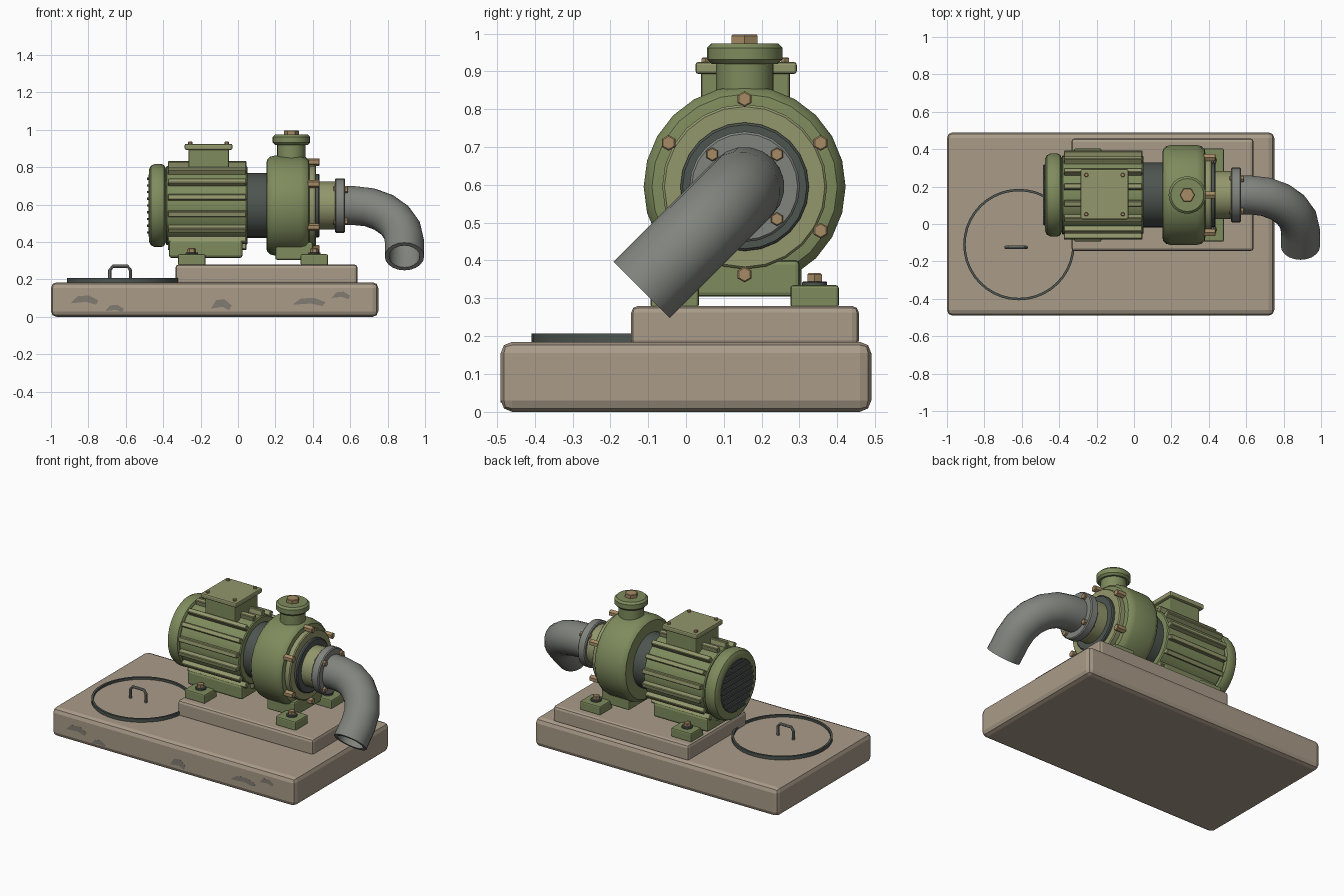
import bpy, bmesh
from math import pi, sin, cos, sqrt
from mathutils import Matrix, Vector

if "Cube" in bpy.data.objects:
    bpy.data.objects.remove(bpy.data.objects["Cube"])


def material(name, rgb):
    m = bpy.data.materials.new(name)
    m.diffuse_color = (*rgb, 1)
    m.use_nodes = True
    m.node_tree.nodes["Principled BSDF"].inputs["Base Color"].default_value = m.diffuse_color
    return m


GREEN = material("green_paint", (0.21, 0.26, 0.11))
LIGHT = material("light_green", (0.29, 0.31, 0.15))
TAN = material("concrete", (0.40, 0.33, 0.25))
CHIP = material("worn_concrete", (0.22, 0.20, 0.17))
DARK = material("dark_steel", (0.075, 0.09, 0.08))
PIPE = material("grey_steel", (0.22, 0.23, 0.21))
BRASS = material("brass", (0.38, 0.26, 0.13))
AY, AZ = 0.155, 0.595      # shaft axis
TO_X = Matrix.Rotation(pi / 2, 4, 'Y')


def finish(name, bm, mat, smooth=True):
    bmesh.ops.recalc_face_normals(bm, faces=bm.faces)
    me = bpy.data.meshes.new(name)
    bm.to_mesh(me)
    bm.free()
    ob = bpy.data.objects.new(name, me)
    bpy.context.collection.objects.link(ob)
    me.materials.append(mat)
    if smooth:
        bpy.ops.object.select_all(action='DESELECT')
        bpy.context.view_layer.objects.active = ob
        ob.select_set(True)
        bpy.ops.object.shade_smooth_by_angle(angle=0.55)
    return ob


def box(name, lo, hi, mat, bevel=0.0, segs=2, rot=None):
    bm = bmesh.new()
    lo, hi = Vector(lo), Vector(hi)
    bmesh.ops.create_cube(bm, size=1)
    bmesh.ops.scale(bm, vec=hi - lo, verts=bm.verts)
    bmesh.ops.translate(bm, vec=(lo + hi) / 2, verts=bm.verts)
    if bevel:
        bmesh.ops.bevel(bm, geom=bm.edges[:], offset=bevel, segments=segs,
                        profile=0.5, affect='EDGES')
    if rot:
        bmesh.ops.transform(bm, matrix=rot, verts=bm.verts)
    return finish(name, bm, mat, False)


def skin(name, rings, mat, closed=False):
    bm = bmesh.new()
    vs = [[bm.verts.new(p) for p in r] for r in rings]
    n = len(vs[0])
    for a, b in zip(vs, vs[1:] + (vs[:1] if closed else [])):
        for i in range(n):
            bm.faces.new((a[i], a[(i + 1) % n], b[(i + 1) % n], b[i]))
    if not closed:
        bm.faces.new(vs[0])
        bm.faces.new(vs[-1])
    return finish(name, bm, mat)


def lathe(name, prof, origin, mat, along_x=False, n=24, closed=False):
    """prof: (distance along axis, radius)"""
    mx = Matrix.Translation(origin) @ (TO_X if along_x else Matrix())
    rings = [[mx @ Vector((r * cos(2 * pi * i / n), r * sin(2 * pi * i / n), t))
              for i in range(n)] for t, r in prof]
    return skin(name, rings, mat, closed)


def drum(name, a, b, r, origin, mat, along_x=False, n=24, c=0.006):
    return lathe(name, [(a, r - c), (a + c, r), (b - c, r), (b, r - c)],
                 origin, mat, along_x, n)


def tube(name, path, r, mat, inner=None, n=20):
    outs, ins = [], []
    for i, p in enumerate(path):
        t = (path[min(i + 1, len(path) - 1)] - path[max(i - 1, 0)]).normalized()
        u = t.cross(Vector(SIDE)).normalized()
        v = Vector(SIDE)
        ring = lambda q: [p + q * (u * cos(2 * pi * k / n) + v * sin(2 * pi * k / n))
                          for k in range(n)]
        outs.append(ring(r))
        if inner:
            ins.append(ring(inner))
    return skin(name, outs + ins[::-1], mat, bool(inner))


# concrete slab, plinth and chipped patches
box("base_slab", (-1, -0.49, 0), (0.75, 0.49, 0.185), TAN, 0.03)
box("plinth", (-0.335, -0.145, 0.17), (0.64, 0.457, 0.28), TAN, 0.018)
for k, (x, z, w, h) in enumerate([(-0.82, 0.09, 0.075, 0.025), (-0.66, 0.045, 0.05, 0.02),
                                  (-0.09, 0.065, 0.055, 0.03), (0.38, 0.08, 0.09, 0.022),
                                  (0.55, 0.115, 0.05, 0.02)]):
    bm = bmesh.new()
    f = bm.faces.new([bm.verts.new((x + w * a, -0.4905, z + h * b)) for a, b in
                      [(-1, -0.7), (-0.5, 0.8), (0.3, 1), (1, -0.1), (0.8, -1), (0.1, -0.4)]])
    g = bmesh.ops.extrude_face_region(bm, geom=[f])["geom"]
    bmesh.ops.translate(bm, vec=(0, 0.004, 0),
                        verts=[e for e in g if isinstance(e, bmesh.types.BMVert)])
    finish(f"chip_{k}", bm, CHIP, False)

# hatch rings, lid and handle
H = (-0.615, -0.11, 0)
lathe("hatch_ring", [(0.18, 0.285), (0.207, 0.285), (0.207, 0.298), (0.18, 0.298)],
      H, DARK, n=40, closed=True)
lathe("hatch_lid", [(0.18, 0.286), (0.193, 0.286)], H, TAN, n=40)
SIDE = (0, 1, 0)
tube("hatch_handle", [Vector((-0.63 + x, -0.125, z)) for x, z in
     [(-0.055, 0.185), (-0.055, 0.25), (-0.04, 0.27), (0.04, 0.27), (0.055, 0.25),
      (0.055, 0.185)]], 0.009, PIPE, n=8)

# motor body, fins and end cover
AX = (0, AY, AZ)
drum("motor_body", -0.385, 0.05, 0.212, AX, GREEN, True)
shift = Matrix.Translation(AX)
for k in range(16):
    rot = shift @ Matrix.Rotation((k + 0.5) * pi / 8, 4, 'X')
    box(f"motor_fin_{k}", (-0.375, -0.015, 0.19), (0.045, 0.015, 0.241), LIGHT, 0.004, 1, rot)
lathe("motor_end_cover", [(-0.475, 0.17), (-0.475, 0.195), (-0.465, 0.213), (-0.445, 0.222),
      (-0.41, 0.222), (-0.395, 0.216), (-0.385, 0.195)], AX, GREEN, True, 32)
drum("motor_vent", -0.478, -0.46, 0.17, AX, DARK, True)
for k in range(-4, 5):
    z = k * 0.036
    w = sqrt(0.16 ** 2 - z * z)
    box(f"vent_slat_{k + 4}", (-0.487, AY - w, AZ + z - 0.006),
        (-0.47, AY + w, AZ + z + 0.006), DARK)

# terminal box with lid screws
box("terminal_box", (-0.265, 0.04, 0.77), (-0.048, 0.275, 0.9), GREEN, 0.008)
box("terminal_lid", (-0.285, 0.025, 0.893), (-0.03, 0.293, 0.925), LIGHT, 0.008)
for x in (-0.255, -0.06):
    for s in (-1, 1):
        drum("lid_screw", 0.915, 0.937, 0.012, (x, AY + 0.002 + s * 0.105, 0), BRASS, n=6, c=0.003)

# motor cradle, foot pads and anchor bolts
box("motor_cradle", (-0.37, 0.005, 0.315), (0.025, 0.305, 0.41), GREEN, 0.015)
box("pump_cradle", (0.2, 0.01, 0.305), (0.4, 0.3, 0.4), GREEN, 0.01)
for x in (-0.247, 0.408):
    for s in (-1, 1):
        y = AY + s * 0.185
        box("foot_pad", (x - 0.073, y - 0.064, 0.275), (x + 0.073, y + 0.064, 0.335), GREEN, 0.008)
        drum("foot_washer", 0.33, 0.345, 0.033, (x, y, 0), DARK, n=16, c=0.003)
        drum("foot_bolt", 0.34, 0.367, 0.022, (x, y, 0), BRASS, n=6, c=0.004)

# coupling and pump casing
drum("coupling", 0.03, 0.17, 0.173, AX, DARK, True)
lathe("pump_casing", [(0.152, 0.225), (0.155, 0.245), (0.172, 0.261), (0.195, 0.267),
      (0.335, 0.267), (0.36, 0.261), (0.378, 0.245), (0.382, 0.22)], AX, GREEN, True)
drum("casing_cover", 0.37, 0.417, 0.218, AX, LIGHT, True)
drum("seal_ring", 0.41, 0.436, 0.17, AX, DARK, True)
for k in range(6):
    a = k * pi / 3
    drum(f"casing_bolt_{k}", 0.37, 0.436, 0.021,
         (0, AY + 0.232 * sin(a), AZ + 0.232 * cos(a)), BRASS, True, 6, 0.004)

# top outlet with flange and plug
O = (0.285, AY, 0)
drum("outlet_neck", 0.82, 0.94, 0.076, O, GREEN)
drum("outlet_flange", 0.92, 0.974, 0.1, O, GREEN, c=0.012)
drum("outlet_plug", 0.965, 0.997, 0.04, O, BRASS, n=6, c=0.003)

# suction neck, flange and bolts
drum("suction_neck", 0.42, 0.53, 0.128, AX, LIGHT, True)
drum("suction_flange", 0.518, 0.572, 0.146, AX, PIPE, True)
for k in range(4):
    a = pi / 4 + k * pi / 2
    drum(f"flange_bolt_{k}", 0.51, 0.588, 0.018,
         (0, AY + 0.121 * sin(a), AZ + 0.121 * cos(a)), BRASS, True, 6, 0.003)

# elbow pipe, bending down and to the front
D = Vector((0, -1, -1)).normalized()
SIDE = tuple(Vector((1, 0, 0)).cross(D))
start = Vector((0.62, AY, AZ))
R = 0.27
path = [Vector((0.55, AY, AZ))]
path += [start + R * (Vector((1, 0, 0)) * sin(k * pi / 10) + D * (1 - cos(k * pi / 10)))
         for k in range(6)]
path.append(start + Vector((R, 0, 0)) + D * 0.385)
tube("elbow_pipe", path, 0.105, PIPE, 0.082)
